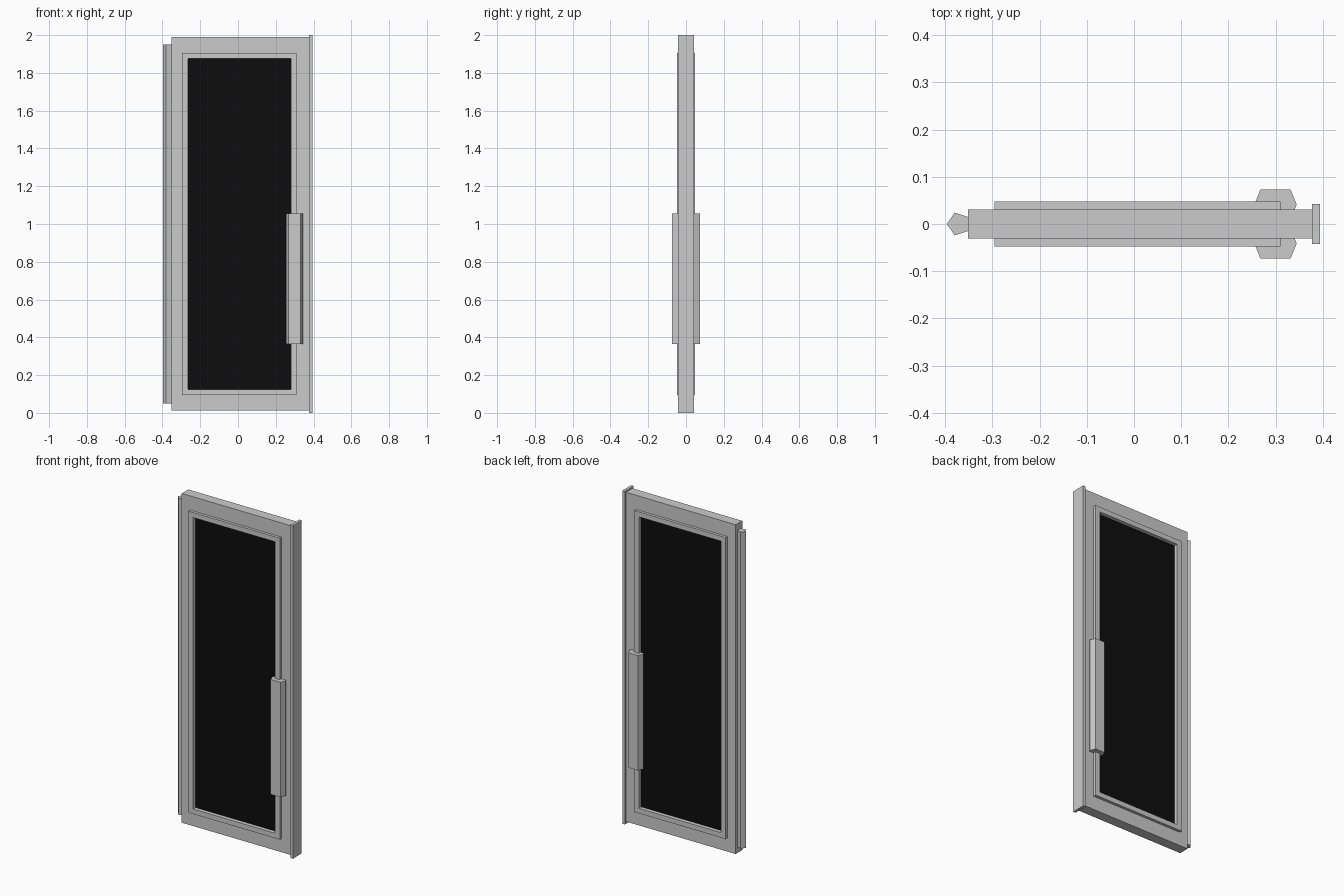
import bpy, bmesh

if "Cube" in bpy.data.objects:
    bpy.data.objects.remove(bpy.data.objects["Cube"])


def finish(name, bm, mat=None):
    bmesh.ops.recalc_face_normals(bm, faces=bm.faces)
    me = bpy.data.meshes.new(name)
    bm.to_mesh(me)
    bm.free()
    ob = bpy.data.objects.new(name, me)
    bpy.context.collection.objects.link(ob)
    if mat:
        me.materials.append(mat)
    return ob


def box(name, x0, x1, y, z0, z1, mat=None):
    pts = [(x0, -y), (x1, -y), (x1, y), (x0, y)]
    return prism(name, pts, z0, z1, mat)


def prism(name, pts, z0, z1, mat=None):
    bm = bmesh.new()
    f = bm.faces.new([bm.verts.new((x, y, z0)) for x, y in pts])
    r = bmesh.ops.extrude_face_region(bm, geom=[f])
    top = [v for v in r["geom"] if isinstance(v, bmesh.types.BMVert)]
    bmesh.ops.translate(bm, verts=top, vec=(0, 0, z1 - z0))
    return finish(name, bm, mat)


def ring(name, outer, inner, y):
    """Rectangular frame; outer and inner are (x0, x1, z0, z1)."""
    bm = bmesh.new()
    loops = []
    for (x0, x1, z0, z1), d in ((outer, -y), (outer, y), (inner, y), (inner, -y)):
        loops.append([bm.verts.new((x, d, z)) for x, z in
                      ((x0, z0), (x1, z0), (x1, z1), (x0, z1))])
    for i in range(4):
        a, b = loops[i], loops[(i + 1) % 4]
        for k in range(4):
            n = (k + 1) % 4
            bm.faces.new((a[k], a[n], b[n], b[k]))
    return finish(name, bm)


black = bpy.data.materials.new("dark_glass")
black.diffuse_color = (0.004, 0.004, 0.004, 1)
black.use_nodes = True
black.node_tree.nodes["Principled BSDF"].inputs["Base Color"].default_value = black.diffuse_color

TRIM = (-0.296, 0.311, 0.095, 1.905)
OPENING = (-0.265, 0.28, 0.125, 1.875)

# Door leaf, raised trim and glass
ring("door_frame", (-0.352, 0.377, 0.013, 1.99), TRIM, 0.031)
ring("glass_trim", TRIM, OPENING, 0.048)
box("glass_pane", OPENING[0], OPENING[1], 0.025, OPENING[2], OPENING[3], black)

# Closing edge strip
box("edge_strip", 0.377, 0.394, 0.042, 0.0, 2.0)

# Five-sided pivot rod
rod = [(-0.397, 0), (-0.38, -0.024), (-0.352, -0.015), (-0.352, 0.015), (-0.38, 0.024)]
prism("hinge_rod", rod, 0.05, 1.95)

# Handles, front and back
grip = [(0.26, 0.03), (0.34, 0.03), (0.345, 0.041),
        (0.332, 0.073), (0.268, 0.073), (0.255, 0.041)]
for name, s in (("front_handle", -1), ("back_handle", 1)):
    prism(name, [(x, s * y) for x, y in grip], 0.365, 1.055)
